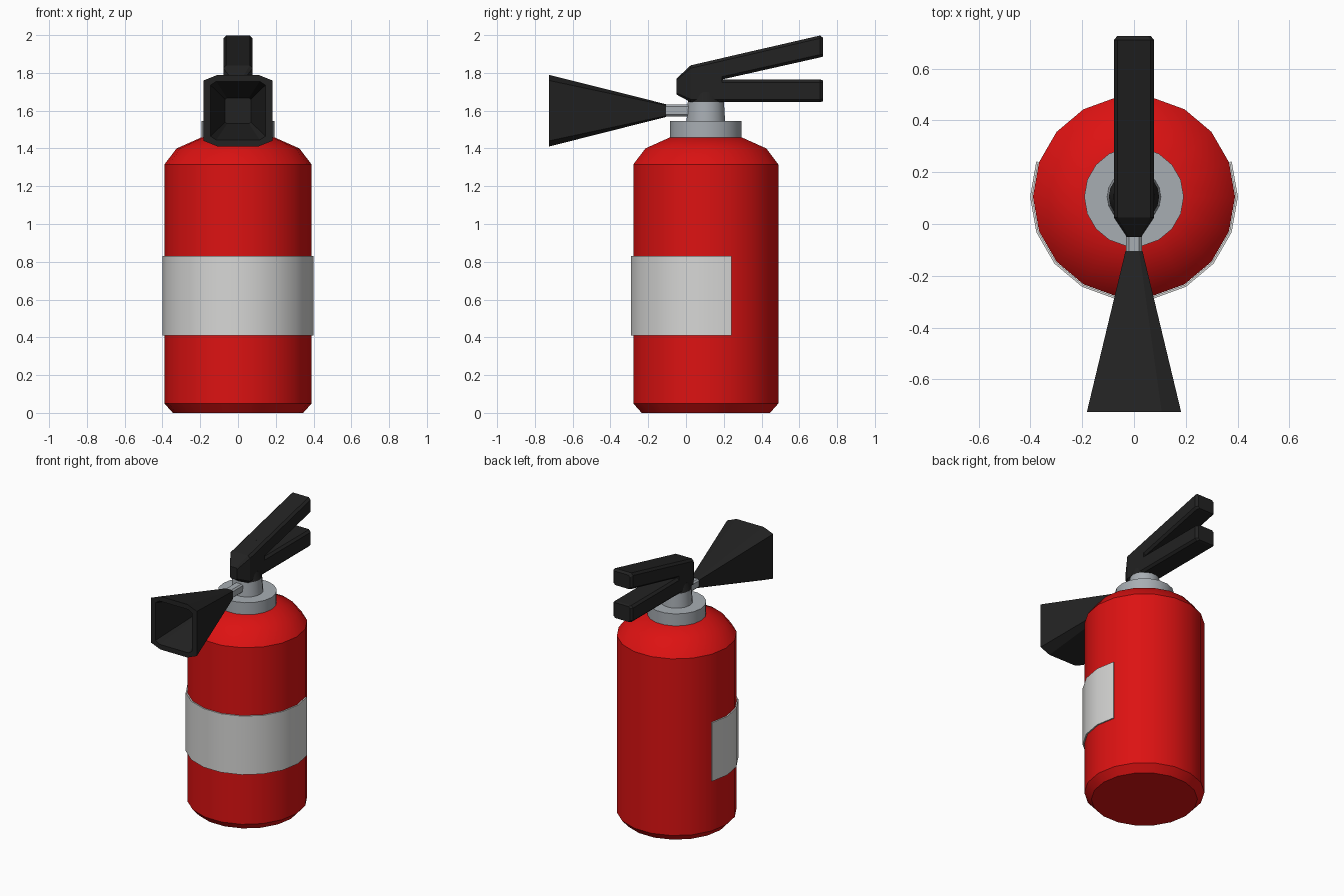
import bpy, bmesh
from math import sin, cos, radians

if "Cube" in bpy.data.objects:
    bpy.data.objects.remove(bpy.data.objects["Cube"])

CY = 0.105      # the tank axis sits behind the origin
SIDES = 18


def material(name, rgb):
    m = bpy.data.materials.new(name)
    m.diffuse_color = (*rgb, 1)
    m.use_nodes = True
    m.node_tree.nodes["Principled BSDF"].inputs["Base Color"].default_value = m.diffuse_color
    return m


RED = material("red paint", (0.72, 0.006, 0.006))
METAL = material("grey metal", (0.39, 0.42, 0.45))
BLACK = material("black plastic", (0.016, 0.016, 0.016))
LABEL = material("label white", (0.68, 0.68, 0.67))


def skin(name, rings, mat, smooth=None, loop=False):
    """Bridge equal-sized rings of points; cap the ends, or join them if loop."""
    bm = bmesh.new()
    vs = [[bm.verts.new(p) for p in r] for r in rings]
    n = len(vs[0])
    pairs = list(zip(vs, vs[1:])) + ([(vs[-1], vs[0])] if loop else [])
    for a, b in pairs:
        for i in range(n):
            j = (i + 1) % n
            bm.faces.new((a[i], a[j], b[j], b[i]))
    if not loop:
        bm.faces.new(vs[0])
        bm.faces.new(vs[-1])
    bmesh.ops.recalc_face_normals(bm, faces=bm.faces)
    me = bpy.data.meshes.new(name)
    bm.to_mesh(me)
    bm.free()
    me.materials.append(mat)
    ob = bpy.data.objects.new(name, me)
    bpy.context.collection.objects.link(ob)
    if smooth:
        bpy.ops.object.select_all(action='DESELECT')
        ob.select_set(True)
        bpy.context.view_layer.objects.active = ob
        bpy.ops.object.shade_smooth_by_angle(angle=radians(smooth))
    return ob


def polar(r, deg, z):
    return (r * cos(radians(deg)), CY + r * sin(radians(deg)), z)


def lathe(name, profile, mat):
    rings = [[polar(r, 360 * i / SIDES, z) for i in range(SIDES)] for r, z in profile]
    return skin(name, rings, mat, 33)


def loft(name, sections, mat):
    """Chamfered box sections: (y, half width, z low, z high, chamfer x, chamfer z)."""
    rings = []
    for y, w, lo, hi, cx, cz in sections:
        half = [(w - cx, lo), (w, lo + cz), (w, hi - cz), (w - cx, hi)]
        outline = half + [(-x, z) for x, z in reversed(half)]
        rings.append([(x, y, z) for x, z in outline])
    return skin(name, rings, mat)


# Tank, collar and neck
lathe("tank", [(0.345, 0), (0.39, 0.05), (0.39, 1.315), (0.325, 1.4), (0.19, 1.46)], RED)
lathe("collar", [(0.192, 1.45), (0.192, 1.545)], METAL)
lathe("neck", [(0.104, 1.54), (0.097, 1.646)], METAL)
lathe("valve_base", [(0.097, 1.645), (0.08, 1.70)], BLACK)

# Wrap-around label, open at the back
rings = []
for i in range(12):
    a = 20 - 20 * i
    rings.append([polar(0.392, a, 0.41), polar(0.401, a, 0.41),
                  polar(0.401, a, 0.83), polar(0.392, a, 0.83)])
skin("label", rings, LABEL, 33)

# Valve head and the two handles
loft("valve_head", [(-0.05, 0.028, 1.685, 1.77, 0.008, 0.008),
                    (0.025, 0.078, 1.645, 1.84, 0.015, 0.015),
                    (0.19, 0.078, 1.645, 1.878, 0.015, 0.015)], BLACK)
loft("upper_handle", [(0.185, 0.078, 1.764, 1.877, 0.015, 0.015),
                      (0.71, 0.078, 1.882, 1.998, 0.015, 0.015),
                      (0.726, 0.064, 1.886, 1.985, 0.012, 0.012)], BLACK)
loft("lower_handle", [(0.185, 0.078, 1.645, 1.765, 0.015, 0.015),
                      (0.71, 0.078, 1.645, 1.765, 0.015, 0.015),
                      (0.726, 0.064, 1.650, 1.760, 0.012, 0.012)], BLACK)

# Discharge pipe and hollow horn
loft("pipe", [(-0.13, 0.03, 1.57, 1.632, 0.01, 0.01),
              (0.05, 0.03, 1.57, 1.632, 0.01, 0.01)], METAL)
loft("horn", [(-0.105, 0.033, 1.567, 1.634, 0.013, 0.006),
              (-0.726, 0.182, 1.41, 1.79, 0.075, 0.03),
              (-0.726, 0.145, 1.445, 1.755, 0.03, 0.02),
              (-0.40, 0.068, 1.532, 1.668, 0.01, 0.008)], BLACK)
